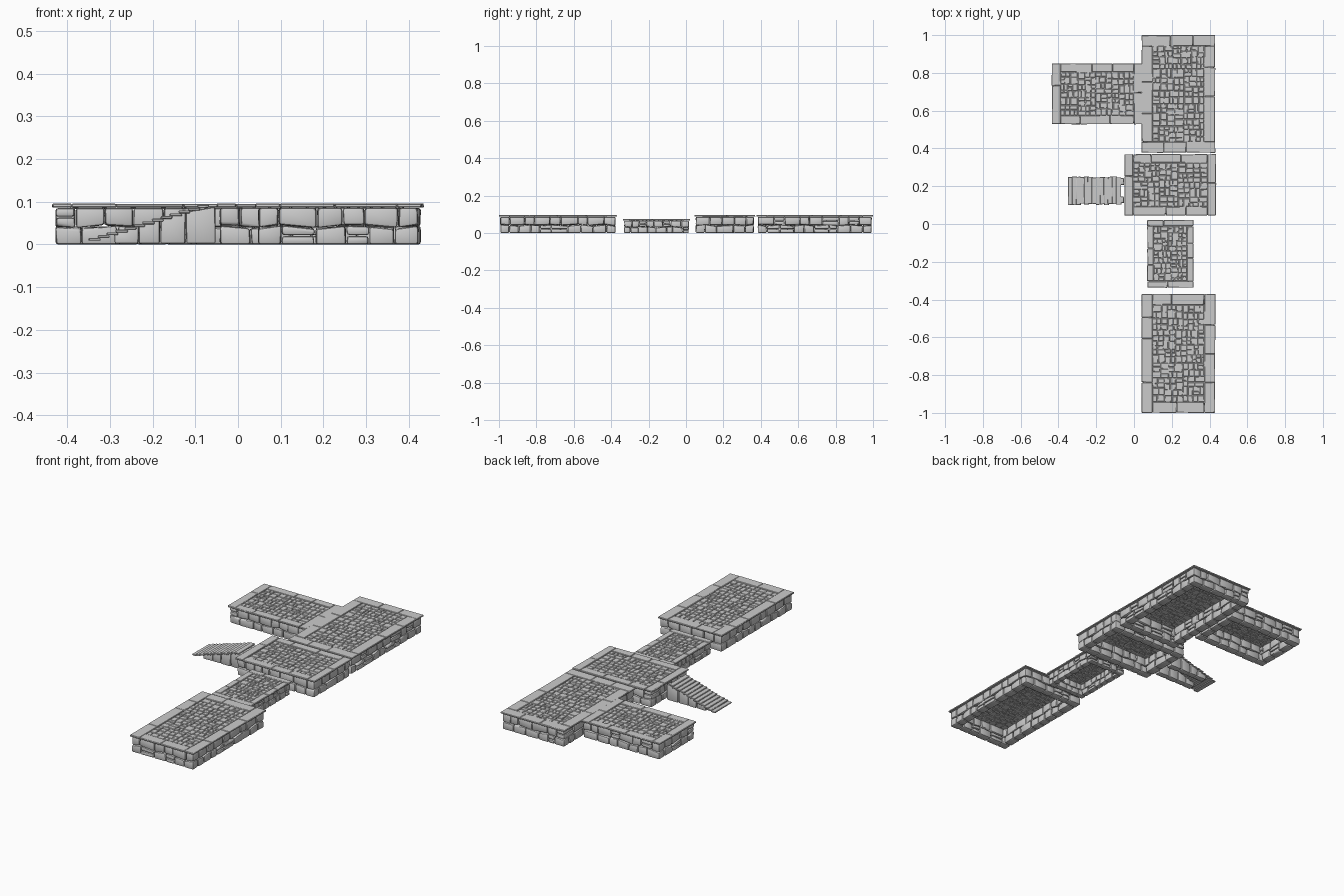
import bpy, bmesh, math, random
from mathutils import Matrix, Vector

if "Cube" in bpy.data.objects:
    bpy.data.objects.remove(bpy.data.objects["Cube"])

random.seed(7)
R = random.uniform


def block(bm, x0, x1, y0, y1, z0, z1, jitter=0.0):
    """One rough stone block with slightly shifted corners."""
    mat = Matrix.Translation(((x0 + x1) / 2, (y0 + y1) / 2, (z0 + z1) / 2)) @ \
        Matrix.Diagonal((x1 - x0, y1 - y0, z1 - z0, 1))
    verts = bmesh.ops.create_cube(bm, size=1, matrix=mat)["verts"]
    for v in verts:
        v.co.x += R(-jitter, jitter)
        v.co.y += R(-jitter, jitter)
    return verts


def finish(name, bm, bevel, segments=1, angle=35):
    if bevel:
        bmesh.ops.bevel(bm, geom=bm.edges[:], offset=bevel, segments=segments,
                        profile=0.5, affect='EDGES', clamp_overlap=True)
    me = bpy.data.meshes.new(name)
    bm.to_mesh(me)
    bm.free()
    me.shade_smooth()
    me.set_sharp_from_angle(angle=math.radians(angle))
    ob = bpy.data.objects.new(name, me)
    bpy.context.collection.objects.link(ob)
    return ob


def cuts(a, b, lo, hi):
    """Split a length into random pieces between lo and hi."""
    n = max(1, round((b - a) / ((lo + hi) / 2)))
    w = [R(lo, hi) for _ in range(n)]
    out, p = [], a
    for k in w:
        q = p + k * (b - a) / sum(w)
        out.append((p, q))
        p = q
    return out


def ring(x0, x1, y0, y1, t, full_x):
    """Four strips round a rectangle: (rectangle, runs along x)."""
    dx, dy = (0, t) if full_x else (t, 0)
    return [((x0 + dx, x1 - dx, y0, y0 + t), True), ((x0 + dx, x1 - dx, y1 - t, y1), True),
            ((x0, x0 + t, y0 + dy, y1 - dy), False), ((x1 - t, x1, y0 + dy, y1 - dy), False)]


def strip_blocks(rect, along_x, lo, hi):
    x0, x1, y0, y1 = rect
    span = (x0, x1) if along_x else (y0, y1)
    for a, b in cuts(*span, lo, hi):
        yield (a, b, y0, y1) if along_x else (x0, x1, a, b)


def tiles(x0, x1, y0, y1, size):
    """Recursive irregular paving pattern."""
    w, h = x1 - x0, y1 - y0
    if max(w, h) < size * R(1.0, 1.5):
        return [(x0, x1, y0, y1)]
    f = R(0.38, 0.62)
    if w > h:
        m = x0 + w * f
        return tiles(x0, m, y0, y1, size) + tiles(m, x1, y0, y1, size)
    m = y0 + h * f
    return tiles(x0, x1, y0, m, size) + tiles(x0, x1, m, y1, size)


def platform(name, x0, x1, y0, y1, top, rim, s):
    g = 0.0012                       # joint half width
    rim_z, mid = top - 0.009, (top - 0.009) * 0.48
    # two courses of wall stones, corners alternating
    bm = bmesh.new()
    i = 0.007
    for row, (za, zb) in enumerate(((0, mid), (mid, rim_z))):
        for rect, ax in ring(x0 + i, x1 - i, y0 + i, y1 - i, 0.048 * s, row == 0):
            for a, b, c, d in strip_blocks(rect, ax, 0.042 * s, 0.09 * s):
                parts = [(za, zb)]
                if R(0, 1) < 0.12:
                    m = (za + zb) / 2
                    parts = [(za, m), (m, zb)]
                for p, q in parts:
                    for v in block(bm, a + g, b - g, c + g, d - g,
                                   p + (g if p > 0 else 0), q - g, 0.002):
                        if abs(v.co.z - mid) < 0.003:
                            v.co.z += 0.005 * s * math.sin(38 * v.co.x + 47 * v.co.y)
    finish(name + "_wall_stones", bm, 0.0065 * s, 2, 40)
    # overhanging rim slabs
    bm = bmesh.new()
    for rect, ax in ring(x0, x1, y0, y1, rim, R(0, 1) < 0.5):
        for a, b, c, d in strip_blocks(rect, ax, 0.09 * s, 0.21 * s):
            block(bm, a + g / 2, b - g / 2, c + g / 2, d - g / 2, rim_z, top + R(-0.001, 0), 0.0015)
    finish(name + "_rim_slabs", bm, 0.002)
    # paving stones
    bm = bmesh.new()
    for a, b, c, d in tiles(x0 + rim, x1 - rim, y0 + rim, y1 - rim, 0.036 * (0.5 + s / 2)):
        block(bm, a + g, b - g, c + g, d - g, rim_z - 0.003, top - 0.003 + R(-0.001, 0.001), 0.001)
    finish(name + "_paving", bm, 0.002)
    # mortar bed between the paving stones
    bm = bmesh.new()
    k = rim - 0.004
    block(bm, x0 + k, x1 - k, y0 + k, y1 - k, rim_z - 0.0005, top - 0.0065)
    finish(name + "_mortar", bm, 0)


platform("back_platform", 0.04, 0.43, 0.377, 1.0, 0.096, 0.058, 1)
platform("side_platform", -0.435, 0.045, 0.528, 0.85, 0.0955, 0.046, 1)
platform("middle_platform", -0.05, 0.435, 0.045, 0.37, 0.096, 0.046, 1)
platform("bridge", 0.07, 0.315, -0.337, 0.022, 0.075, 0.034, 0.68)
platform("front_platform", 0.04, 0.43, -1.0, -0.37, 0.096, 0.058, 1)

# stair treads
bm = bmesh.new()
N = 13
for n in range(N):
    x = -0.35 + n * 0.0212
    z = 0.009 + n * 0.0064
    block(bm, x, x + 0.027, 0.104 + R(-0.004, 0.004), 0.248 + R(-0.004, 0.004),
          z, z + 0.0065, 0.0015)
finish("stair_treads", bm, 0.0015)

# tapered stones carrying the stair on both sides
bm = bmesh.new()
seams = [-0.29, -0.232, -0.182, -0.122, -0.052]
for ya, yb in ((0.110, 0.145), (0.207, 0.242)):
    for a, b in zip(seams, seams[1:]):
        for v in block(bm, a + 0.001, b - 0.001, ya, yb, 0.002, 0.03, 0.0015):
            if v.co.z > 0.02:
                v.co.z = min(0.088, 0.0105 + (v.co.x + 0.35) * 0.29)
finish("stair_side_stones", bm, 0.005, 2, 40)
